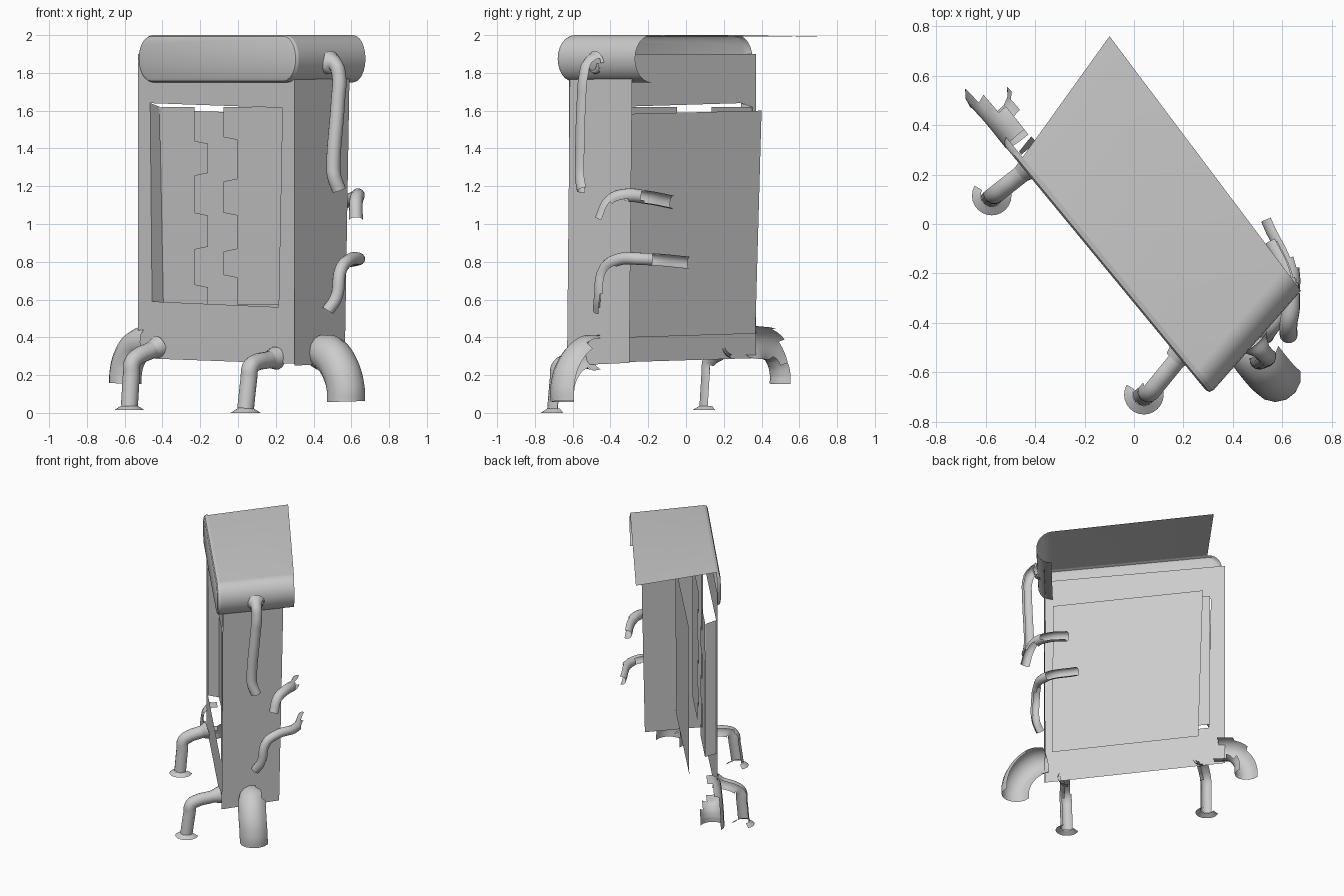
import bpy, bmesh
from math import sin, cos, pi
from mathutils import Vector

if "Cube" in bpy.data.objects:
    bpy.data.objects.remove(bpy.data.objects["Cube"])

VIEW = Vector((0, -1, 0.12))        # pipes are open shells, facing the front


def mesh_obj(name, verts, faces, smooth=False):
    me = bpy.data.meshes.new(name)
    me.from_pydata([tuple(v) for v in verts], [], faces)
    me.update()
    ob = bpy.data.objects.new(name, me)
    bpy.context.collection.objects.link(ob)
    if smooth:
        smooth_obj(ob)
    return ob


def smooth_obj(ob):
    bpy.ops.object.select_all(action='DESELECT')
    ob.select_set(True)
    bpy.context.view_layer.objects.active = ob
    bpy.ops.object.shade_smooth_by_angle(angle=0.7)


def open_back(ob, limit=-0.15):
    """Remove the faces turned away from the front."""
    bm = bmesh.new()
    bm.from_mesh(ob.data)
    gone = [f for f in bm.faces if f.normal.dot(VIEW) < limit]
    bmesh.ops.delete(bm, geom=gone, context='FACES')
    bm.to_mesh(ob.data)
    bm.free()


def front(x, z, d=0.0):
    """Point with given x and z on the slanted front plane, pushed d inward."""
    return Vector((x, 0.37 - (x - 0.63 * d + 0.53) * 1.193 + 0.77 * d, z))


def tube(name, pts, r, start=1.0):
    """Round pipe shell through the points; start scales the first point's radius."""
    cu = bpy.data.curves.new(name, 'CURVE')
    cu.dimensions = '3D'
    cu.bevel_depth = r
    cu.bevel_resolution = 5
    cu.resolution_u = 6
    sp = cu.splines.new('BEZIER')
    sp.bezier_points.add(len(pts) - 1)
    for bp, p in zip(sp.bezier_points, pts):
        bp.co = p
        bp.handle_left_type = bp.handle_right_type = 'AUTO'
    sp.bezier_points[0].radius = start
    ob = bpy.data.objects.new(name, cu)
    bpy.context.collection.objects.link(ob)
    bpy.ops.object.select_all(action='DESELECT')
    ob.select_set(True)
    bpy.context.view_layer.objects.active = ob
    bpy.ops.object.convert(target='MESH')
    open_back(bpy.context.object)
    smooth_obj(bpy.context.object)


# Front panel: a frame around the door opening
outer = [front(-0.53, 0.29), front(0.30, 0.26), front(0.30, 1.90), front(-0.53, 1.90)]
inner = [front(-0.455, 0.59), front(0.215, 0.56), front(0.235, 1.615), front(-0.465, 1.64)]
mesh_obj("front_panel", outer + inner,
         [(i, (i + 1) % 4, 4 + (i + 1) % 4, 4 + i) for i in range(4)])

# Right side panel
mesh_obj("side_panel", [(0.30, -0.63, 0.25), (0.565, -0.30, 0.265),
                        (0.59, -0.285, 1.77), (0.30, -0.615, 1.77)], [(0, 1, 2, 3)])

# Left inner wall of the opening
D = 0.08
mesh_obj("opening_wall", [inner[0], front(-0.395, 0.57, D), front(-0.415, 1.62, D), inner[3]],
         [(0, 1, 2, 3)])


# Two doors with toothed edges, and the back plate seen between them
def door(name, edge_x, zs, teeth, top):
    zz = [top] + [z for z in zs for _ in (0, 1)] + [0.57]
    verts, faces = [], []
    for i, z in enumerate(zz):
        upper = i % 2 == 1 or i == 0            # last point of one tooth
        tooth = teeth[(i // 2) % 2]
        zt = z if upper else z - 0.015
        verts += [front(edge_x, zt, D), front(tooth, zt, D)]
    for i in range(len(zz) - 1):
        quad = (2 * i, 2 * i + 2, 2 * i + 3, 2 * i + 1)
        faces.append(quad if edge_x < -0.2 else quad[::-1])
    mesh_obj(name, verts, faces)


door("left_door", -0.41, [1.44, 1.27, 1.06, 0.88, 0.68], (-0.23, -0.158), 1.62)
door("right_door", 0.26, [1.46, 1.24, 1.06, 0.87, 0.73], (-0.078, -0.003), 1.62)
mesh_obj("back_plate", [front(-0.285, 0.42, 0.19), front(0.39, 0.395, 0.19),
                        front(0.39, 1.58, 0.2), front(-0.30, 1.60, 0.2)], [(0, 1, 2, 3)])

# Roof: rounded fascia, filleted and swept back into a top sheet with a rolled right end
A, B = Vector((-0.535, 0.33, 0)), Vector((0.305, -0.69, 0))
ZC, RZ, RS, N = 1.875, 0.125, 0.08, 12


def roof_pt(s, z, t):
    back = Vector((0.39, 0.49, 0)).lerp(Vector((0.37, 0.42, 0)), s)
    p = A.lerp(B, s) + back * t
    p.z = z
    return p


def outline(inset, t):
    pts = []
    for k in range(N + 1):          # right end, top to bottom
        a = pi / 2 - pi * k / N
        pts.append(roof_pt(1 - RS + (RS - inset * 0.8) * cos(a), ZC + (RZ - inset) * sin(a), t))
    for k in range(N + 1):          # left end, bottom to top
        a = -pi / 2 - pi * k / N
        pts.append(roof_pt(RS + (RS - inset * 0.8) * cos(a), ZC + (RZ - inset) * sin(a), t))
    return pts


rings = [outline(0.022, 0), outline(0.007, 0.012), outline(0, 0.045)]
M = 2 * N + 2
verts = [p for r in rings for p in r]
faces = [tuple(range(M))[::-1]]
for j in range(2):
    for k in range(M):
        n = (k + 1) % M
        faces.append((j * M + k, j * M + n, (j + 1) * M + n, (j + 1) * M + k))
mesh_obj("roof_fascia", verts, faces, True)

near, far = outline(0, 0.045), outline(0, 1.0)
strip_n = [roof_pt(RS, 2.0, 0.045)] + near[:N + 1]
strip_f = [roof_pt(RS * 0.7, 1.99, 1.0)] + far[:N + 1]
L = N + 2
mesh_obj("roof_sheet", strip_n + strip_f,
         [(k, k + 1, L + k + 1, L + k)[::-1] for k in range(L - 1)], True)

# Front legs with wall collars and flared feet
for side, top, knee, foot in (
        ("left", (-0.42, 0.24, 0.35), (-0.56, 0.13, 0.285), (-0.575, 0.115, 0.015)),
        ("right", (0.20, -0.505, 0.29), (0.065, -0.67, 0.26), (0.04, -0.69, 0.0))):
    t, k, f = Vector(top), Vector(knee), Vector(foot)
    drop = k.lerp(f, 0.3)
    tube(side + "_leg", [t, t.lerp(k, 0.4), t.lerp(k, 0.75), k + Vector((0, 0, -0.02)),
                         drop, f + Vector((0, 0, 0.02))], 0.045)
    tube(side + "_collar", [t, t.lerp(k, 0.25)], 0.046, 1.35)
    bpy.ops.mesh.primitive_cone_add(vertices=24, radius1=0.08, radius2=0.045, depth=0.022,
                                    end_fill_type='NOTHING', location=f + Vector((0, 0, 0.011)))
    bpy.context.object.name = side + "_foot"
    open_back(bpy.context.object, -0.2)
    smooth_obj(bpy.context.object)

# Fat pipe elbows at both ends
tube("right_elbow", [(0.44, -0.45, 0.32), (0.485, -0.515, 0.31), (0.54, -0.585, 0.235),
                     (0.57, -0.615, 0.13), (0.572, -0.615, 0.06)], 0.103, 0.9)
tube("left_elbow", [(-0.45, 0.36, 0.375), (-0.53, 0.46, 0.355), (-0.575, 0.51, 0.29),
                    (-0.595, 0.53, 0.21), (-0.597, 0.53, 0.155)], 0.087)

# Thin pipes on the right side
tube("upper_pipe", [(0.485, -0.475, 1.855), (0.515, -0.51, 1.845), (0.535, -0.53, 1.78),
                    (0.53, -0.54, 1.66), (0.505, -0.55, 1.30), (0.51, -0.55, 1.25),
                    (0.535, -0.54, 1.18)], 0.038, 1.7)
tube("middle_pipe", [(0.625, -0.45, 1.02), (0.625, -0.40, 1.12), (0.635, -0.33, 1.15),
                     (0.62, -0.2, 1.14), (0.56, -0.07, 1.115)], 0.036)
tube("lower_pipe", [(0.475, -0.46, 0.54), (0.52, -0.455, 0.61), (0.545, -0.43, 0.76),
                    (0.59, -0.36, 0.81), (0.64, -0.23, 0.815), (0.545, 0.02, 0.795)], 0.033)
